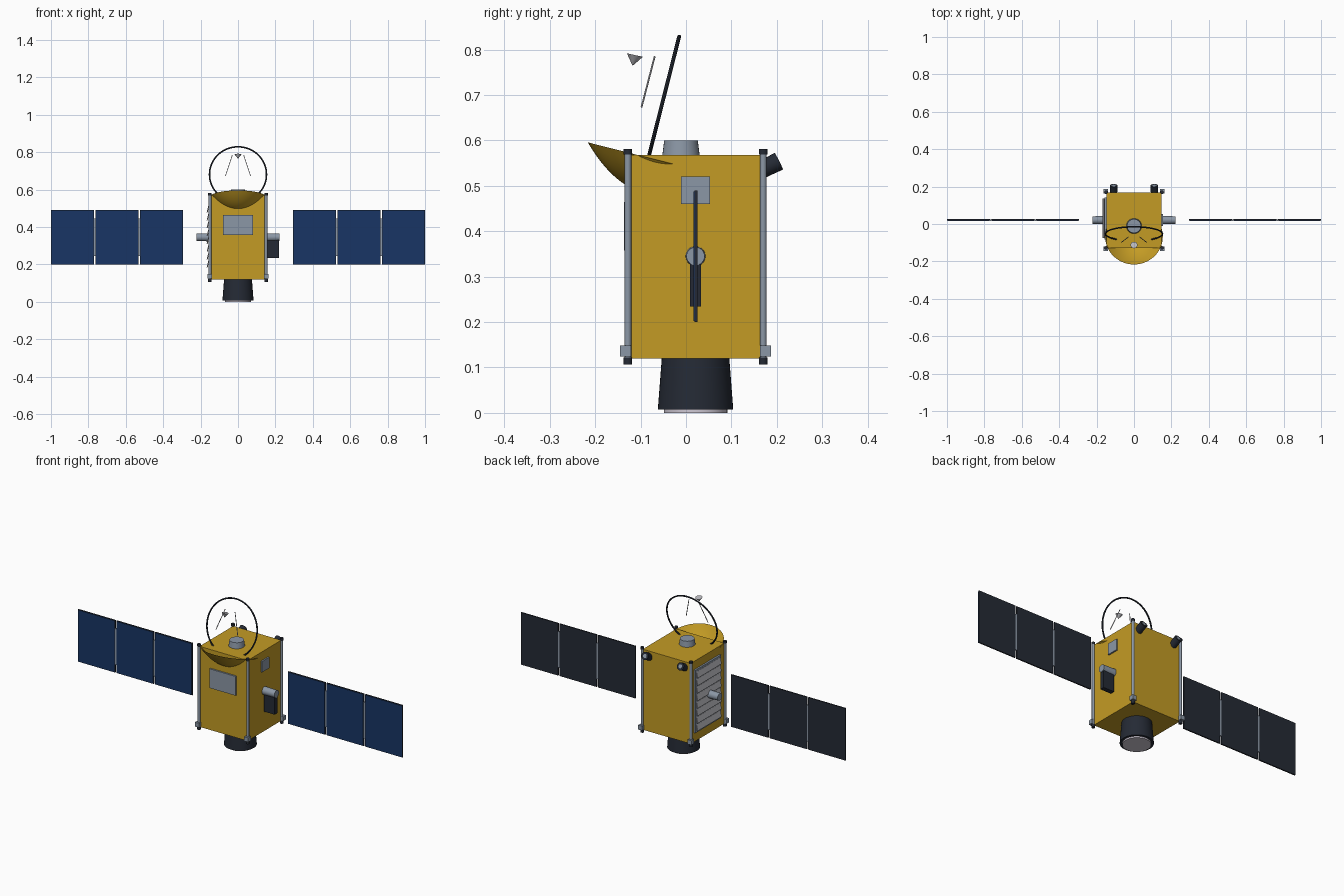
import bpy, bmesh, math
from mathutils import Vector, Matrix

if "Cube" in bpy.data.objects:
    bpy.data.objects.remove(bpy.data.objects["Cube"])

CY = 0.021      # body centre in y
H = 0.148       # body half width
TILT = math.radians(14.2)


def material(name, rgb):
    m = bpy.data.materials.new(name)
    m.diffuse_color = (*rgb, 1)
    m.use_nodes = True
    m.node_tree.nodes["Principled BSDF"].inputs["Base Color"].default_value = m.diffuse_color
    return m


GOLD = material("gold_foil", (0.55, 0.33, 0.018))
BLUE = material("solar_blue", (0.009, 0.036, 0.13))
DARK = material("dark_carbon", (0.018, 0.023, 0.035))
STEEL = material("blue_grey_metal", (0.26, 0.31, 0.38))
LIGHT = material("pale_metal", (0.5, 0.5, 0.53))
LENS = material("pale_glass", (0.62, 0.58, 0.66))


def finish(name, bm, mat, smooth=False):
    bmesh.ops.recalc_face_normals(bm, faces=bm.faces)
    me = bpy.data.meshes.new(name)
    bm.to_mesh(me)
    bm.free()
    ob = bpy.data.objects.new(name, me)
    bpy.context.collection.objects.link(ob)
    if mat:
        me.materials.append(mat)
    if smooth:
        bpy.ops.object.select_all(action='DESELECT')
        ob.select_set(True)
        bpy.context.view_layer.objects.active = ob
        bpy.ops.object.shade_smooth_by_angle(angle=math.radians(35))
    return ob


def box(name, centre, size, mat, rot=None):
    bm = bmesh.new()
    m = Matrix.Translation(centre) @ (rot or Matrix()) @ Matrix.Diagonal((*size, 1))
    bmesh.ops.create_cube(bm, size=1, matrix=m)
    return finish(name, bm, mat)


def rod(name, a, b, r1, r2, mat, seg=32):
    a, b = Vector(a), Vector(b)
    d = b - a
    m = Matrix.Translation((a + b) / 2) @ d.to_track_quat('Z', 'Y').to_matrix().to_4x4()
    bm = bmesh.new()
    bmesh.ops.create_cone(bm, cap_ends=True, segments=seg, radius1=r1, radius2=r2,
                          depth=d.length, matrix=m)
    return finish(name, bm, mat, True)


def lathe(name, profile, matrix, mat, seg=64, closed=False):
    bm = bmesh.new()
    vs = [bm.verts.new((r, 0, z)) for r, z in profile]
    es = [bm.edges.new(p) for p in zip(vs, vs[1:] + (vs[:1] if closed else []))
          if closed or p[0] != p[1]]
    bmesh.ops.spin(bm, geom=vs + es, cent=(0, 0, 0), axis=(0, 0, 1),
                   angle=math.tau, steps=seg, use_duplicate=False)
    bmesh.ops.remove_doubles(bm, verts=bm.verts, dist=1e-5)
    bm.transform(matrix)
    return finish(name, bm, mat, True)


# Foil-wrapped body
box("body", (0, CY, 0.344), (2 * H, 2 * H, 0.448), GOLD)

# Corner posts with end caps and foot blocks
for sx in (-1, 1):
    for sy in (-1, 1):
        x, y = sx * 0.15, CY + sy * 0.149
        rod("corner_post", (x, y, 0.112), (x, y, 0.575), 0.0075, 0.0075, STEEL, 16)
        rod("post_top_cap", (x, y, 0.569), (x, y, 0.581), 0.0095, 0.0095, DARK, 16)
        rod("post_bottom_cap", (x, y, 0.107), (x, y, 0.122), 0.0095, 0.0095, DARK, 16)
        box("post_foot_block", (x + sx * 0.002, y + sy * 0.005, 0.136), (0.024, 0.024, 0.024), STEEL)

# Telescope barrel under the body
rod("telescope_barrel", (0, CY, 0.008), (0, CY, 0.125), 0.083, 0.074, DARK, 48)
rod("telescope_lens", (0, CY, 0.0), (0, CY, 0.012), 0.07, 0.07, LENS, 48)

# Top hub
rod("top_hub", (0, -0.011, 0.56), (0, -0.011, 0.6), 0.042, 0.037, STEEL, 32)

# Antenna bowl, sunk into the top front of the body
R, D = 0.154, 0.079
bowl = [(R * i / 12, -D * (1 - (i / 12) ** 2)) for i in range(13)]
tilt = Matrix.Rotation(-TILT, 4, 'X')
lathe("antenna_bowl", bowl, Matrix.Translation((0, -0.067, 0.558)) @ tilt, GOLD)

# Upright antenna ring
ring = [(0.1525 + 0.0042 * math.cos(a), 0.0042 * math.sin(a))
        for a in (math.tau * i / 8 for i in range(8))]
lathe("antenna_ring", ring, Matrix.Translation((0, -0.0525, 0.681)) @
      Matrix.Rotation(math.pi / 2 - TILT, 4, 'X'), DARK, closed=True)

# Antenna feed and its struts
rod("antenna_feed", (0, -0.1175, 0.765), (0, -0.1125, 0.788), 0.0005, 0.018, LIGHT, 24)
for sx in (-1, 1):
    rod("feed_strut", (sx * 0.067, -0.098, 0.673), (sx * 0.03, -0.069, 0.785), 0.002, 0.002, LIGHT, 8)

# Star trackers on the upper back
for sx in (-1, 1):
    x = sx * 0.109
    rod("star_tracker", (x, 0.155, 0.53), (x, 0.205, 0.5545), 0.019, 0.0205, DARK, 24)
    rod("star_tracker_lens", (x, 0.2, 0.552), (x, 0.2056, 0.5548), 0.011, 0.011, STEEL, 24)

# Solar wings: three hinged panels each side, cells facing the front
for sx in (-1, 1):
    for i in range(3):
        x = sx * (0.409 + i * 0.238)
        box("solar_panel", (x, CY + 0.001, 0.345), (0.229, 0.007, 0.29), DARK)
        box("solar_cells", (x, CY - 0.0035, 0.345), (0.225, 0.003, 0.286), BLUE)
    for i in range(2):
        box("panel_hinge", (sx * (0.528 + i * 0.238), CY, 0.345), (0.009, 0.008, 0.2), STEEL)
    rod("wing_drive", (sx * 0.14, CY, 0.345), (sx * 0.223, CY, 0.345), 0.022, 0.02, STEEL, 32)

# Right side equipment
box("side_instrument", (0.187, CY, 0.284), (0.066, 0.025, 0.1), DARK)
box("side_plate", (0.15, CY, 0.49), (0.012, 0.064, 0.061), STEEL)

# Front access plate
box("front_plate", (0, -0.129, 0.411), (0.16, 0.014, 0.107), STEEL)

# Left radiator with louvres
box("radiator_plate", (-0.152, 0.03, 0.347), (0.012, 0.226, 0.35), STEEL)
for i in range(8):
    box("radiator_louvre", (-0.161, 0.03, 0.2 + i * 0.042), (0.005, 0.21, 0.034), LIGHT,
        Matrix.Rotation(math.radians(14), 4, 'Y'))
